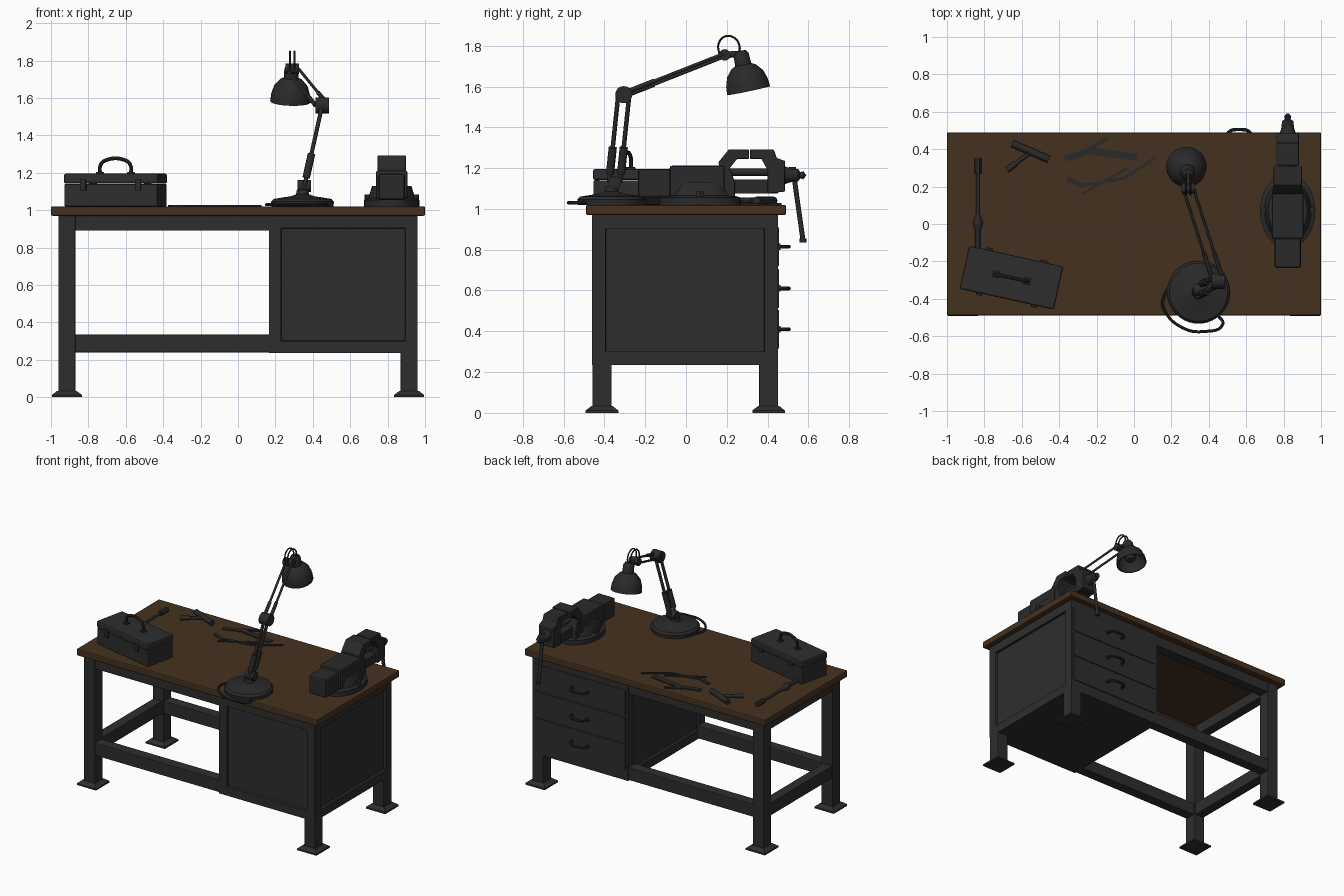
import bpy, bmesh, math
from mathutils import Vector, Matrix

cube = bpy.data.objects.get("Cube")
if cube:
    bpy.data.objects.remove(cube)


def material(name, rgb):
    m = bpy.data.materials.new(name)
    m.use_nodes = True
    m.diffuse_color = (*rgb, 1)
    m.node_tree.nodes["Principled BSDF"].inputs["Base Color"].default_value = (*rgb, 1)
    return m


STEEL = material("dark steel", (0.027, 0.027, 0.027))
IRON = material("black iron", (0.023, 0.023, 0.024))
WOOD = material("brown wood", (0.06, 0.031, 0.014))


def finish(name, bm, mat, smooth=False, bevel=0):
    """Turn a bmesh into a linked, shaded object."""
    bmesh.ops.recalc_face_normals(bm, faces=bm.faces)
    mesh = bpy.data.meshes.new(name)
    bm.to_mesh(mesh)
    bm.free()
    mesh.materials.append(mat)
    if smooth:
        for p in mesh.polygons:
            p.use_smooth = True
        mesh.set_sharp_from_angle(angle=math.radians(35))
    ob = bpy.data.objects.new(name, mesh)
    bpy.context.collection.objects.link(ob)
    if bevel:
        mod = ob.modifiers.new("edge", "BEVEL")
        mod.width, mod.segments = bevel, 2
    return ob


def box_mesh(lo, hi):
    lo, hi = Vector(lo), Vector(hi)
    bm = bmesh.new()
    bmesh.ops.create_cube(bm, size=1)
    bmesh.ops.scale(bm, vec=hi - lo, verts=bm.verts)
    bmesh.ops.translate(bm, vec=(lo + hi) / 2, verts=bm.verts)
    return bm


def box(name, lo, hi, mat=STEEL, bevel=0.004):
    return finish(name, box_mesh(lo, hi), mat, bevel=bevel)


def along(a, b):
    """Matrix that carries the z axis onto the line from a to b."""
    a, b = Vector(a), Vector(b)
    return Matrix.Translation(a) @ (b - a).to_track_quat("Z", "Y").to_matrix().to_4x4()


def lathe(name, profile, a, b, mat=IRON, sides=24, stretch=1):
    """Revolve (radius, distance) pairs around the line from a to b."""
    bm = bmesh.new()
    vs = [bm.verts.new((r, 0, h)) for r, h in profile]
    es = [bm.edges.new(p) for p in zip(vs, vs[1:])]
    bmesh.ops.spin(bm, geom=vs + es, cent=(0, 0, 0), axis=(0, 0, 1), angle=math.tau, steps=sides)
    bmesh.ops.remove_doubles(bm, verts=bm.verts, dist=0.0001)
    bmesh.ops.scale(bm, vec=(1, stretch, 1), verts=bm.verts)
    bm.transform(along(a, b))
    return finish(name, bm, mat, smooth=True)


def rod(name, a, b, r, mat=IRON, sides=12):
    n = (Vector(b) - Vector(a)).length
    return lathe(name, [(0, 0), (r, 0), (r, n), (0, n)], a, b, mat, sides)


def tube(name, points, r, mat=IRON):
    cu = bpy.data.curves.new(name, "CURVE")
    cu.dimensions, cu.bevel_depth, cu.bevel_resolution = "3D", r, 2
    cu.resolution_u, cu.use_fill_caps = 6, True
    sp = cu.splines.new("BEZIER")
    sp.bezier_points.add(len(points) - 1)
    for bp, p in zip(sp.bezier_points, points):
        bp.co = p
        bp.handle_left_type = bp.handle_right_type = "AUTO"
    tmp = bpy.data.objects.new(name + " path", cu)
    bm = bmesh.new()
    mesh = bpy.data.meshes.new_from_object(tmp)
    bm.from_mesh(mesh)
    bpy.data.objects.remove(tmp)
    bpy.data.meshes.remove(mesh)
    return finish(name, bm, mat, smooth=True)


def prism(name, outline, x0, x1, mat=IRON, bevel=0.004):
    """Extrude a (y, z) outline from x0 to x1."""
    bm = bmesh.new()
    face = bm.faces.new([bm.verts.new((x0, y, z)) for y, z in outline])
    ext = bmesh.ops.extrude_face_region(bm, geom=[face])["geom"]
    bmesh.ops.translate(bm, vec=(x1 - x0, 0, 0), verts=[v for v in ext if isinstance(v, bmesh.types.BMVert)])
    return finish(name, bm, mat, bevel=bevel)


# Table top, legs and flared feet
TOP = 1.02
box("table_top", (-1, -0.49, 0.97), (1, 0.49, TOP), WOOD, 0.008)
for x in (-0.915, 0.915):
    for y in (-0.412, 0.405):
        box("leg", (x - 0.045, y - 0.047, 0.02), (x + 0.045, y + 0.047, 0.97 if x < 0 else 0.24))
        bm = box_mesh((x - 0.08, y - 0.08, 0), (x + 0.08, y + 0.08, 0.012))
        top = [f for f in bm.faces if f.normal.z > 0.5]
        up = bmesh.ops.extrude_face_region(bm, geom=top)["geom"]
        vs = [v for v in up if isinstance(v, bmesh.types.BMVert)]
        bmesh.ops.scale(bm, vec=(0.64, 0.64, 1), verts=vs, space=Matrix.Translation((-x, -y, 0)))
        bmesh.ops.translate(bm, vec=(0, 0, 0.022), verts=vs)
        bmesh.ops.delete(bm, geom=top, context="FACES_ONLY")
        finish("foot", bm, STEEL)

# Rails low down and apron under the top
for z0, z1 in ((0.24, 0.335), (0.89, 0.97)):
    for y in (-0.415, 0.405):
        box("long_rail", (-0.875, y - 0.04, z0), (0.17, y + 0.04, z1))
    box("side_rail", (-0.955, -0.37, z0), (-0.88, 0.36, z1))

# Cabinet with recessed panels on three sides
bm = box_mesh((0.165, -0.46, 0.235), (0.96, 0.45, 0.97))
for f in [f for f in bm.faces if abs(f.normal.x) > 0.5 or f.normal.y < -0.5]:
    bmesh.ops.inset_region(bm, faces=[f], thickness=0.092, depth=0)
    bmesh.ops.inset_region(bm, faces=[f], thickness=0.003, depth=-0.018)
finish("cabinet", bm, STEEL)

# Drawers with bow handles
for z in (0.41, 0.61, 0.815):
    box("drawer_front", (0.185, 0.44, z - 0.095), (0.945, 0.457, z + 0.095), bevel=0.005)
    tube("drawer_handle", [(0.495, 0.45, z), (0.505, 0.49, z), (0.563, 0.505, z),
                           (0.62, 0.49, z), (0.63, 0.45, z)], 0.009)
    for x in (0.495, 0.63):
        rod("handle_rose", (x, 0.45, z), (x, 0.463, z), 0.016)

# Toolbox, modelled at the origin and then turned into place
toolbox = [box("toolbox_body", (-0.255, -0.115, 0), (0.255, 0.115, 0.12), bevel=0.006),
           box("toolbox_lid", (-0.258, -0.118, 0.122), (0.258, 0.118, 0.175), bevel=0.01),
           tube("toolbox_handle", [(-0.085, 0, 0.17), (-0.08, 0, 0.225), (-0.05, 0, 0.248),
                                   (0.05, 0, 0.248), (0.08, 0, 0.225), (0.085, 0, 0.17)], 0.01)]
for s in (-1, 1):
    toolbox.append(box("toolbox_latch", (s * 0.15 - 0.016, -0.13, 0.085), (s * 0.15 + 0.016, -0.11, 0.145), IRON))
    toolbox.append(box("toolbox_hinge", (s * 0.15 - 0.02, 0.11, 0.11), (s * 0.15 + 0.02, 0.13, 0.135), IRON))
    toolbox.append(box("handle_mount", (s * 0.085 - 0.018, -0.018, 0.17), (s * 0.085 + 0.018, 0.018, 0.185), IRON))
for ob in toolbox:
    ob.data.transform(Matrix.Translation((-0.655, -0.287, TOP)) @ Matrix.Rotation(math.radians(-12.5), 4, "Z"))

# Bench vise
VX = 0.822
lathe("vise_base", [(0, 0), (0.148, 0), (0.148, 0.035), (0.125, 0.045), (0.105, 0.11), (0, 0.11)],
      (VX, 0.07, TOP), (VX, 0.07, 2), sides=32, stretch=1.35)
for s in (-1, 1):
    rod("vise_bolt", (VX + s * 0.125, 0.07, 1.05), (VX + s * 0.125, 0.07, 1.085), 0.02, sides=6)
box("vise_tail", (VX - 0.07, -0.235, 1.055), (VX + 0.07, -0.07, 1.195), IRON, 0.012)
box("vise_body", (VX - 0.085, -0.08, 1.06), (VX + 0.085, 0.19, 1.212), IRON, 0.012)
box("vise_slide", (VX - 0.045, 0.1, 1.075), (VX + 0.045, 0.45, 1.145), IRON)
prism("fixed_jaw", [(0.17, 1.06), (0.16, 1.23), (0.21, 1.292), (0.308, 1.292), (0.308, 1.245),
                    (0.25, 1.245), (0.215, 1.2), (0.24, 1.13), (0.24, 1.06)], VX - 0.075, VX + 0.075)
prism("moving_jaw", [(0.314, 1.292), (0.43, 1.292), (0.445, 1.25), (0.485, 1.235), (0.485, 1.085),
                     (0.4, 1.075), (0.4, 1.19), (0.37, 1.245), (0.314, 1.245)], VX - 0.06, VX + 0.06)
rod("vise_screw", (VX, 0.2, 1.18), (VX, 0.5, 1.18), 0.018)
lathe("screw_head", [(0, 0), (0.045, 0), (0.035, 0.03), (0.03, 0.07), (0.015, 0.08), (0.02, 0.095), (0, 0.11)],
      (VX, 0.48, 1.165), (VX, 0.6, 1.165), sides=16)
rod("vise_handle", (VX, 0.525, 1.19), (VX, 0.573, 0.85), 0.012)
for y, z in ((0.523, 1.195), (0.574, 0.845)):
    rod("handle_knob", (VX, y, z - 0.01), (VX, y, z + 0.01), 0.017)

# Desk lamp: base, paired arms, joints
lathe("lamp_base", [(0, 0), (0.165, 0), (0.168, 0.025), (0.155, 0.04), (0.06, 0.055), (0.035, 0.065), (0.03, 0.09), (0, 0.09)],
      (0.345, -0.365, TOP), (0.345, -0.365, 2), sides=40)
shoulder, elbow, head = Vector((0.355, -0.35, 1.13)), Vector((0.45, -0.305, 1.56)), Vector((0.29, 0.19, 1.755))
rod("lamp_post", (0.345, -0.355, 1.06), shoulder, 0.022)
for s in (-1, 1):
    low = Vector((0, s * 0.027, 0))
    rod("lower_arm", shoulder + low, elbow + low, 0.011)
    spring = [shoulder.lerp(elbow, t) + low for t in (0.1, 0.4)]
    rod("arm_spring", *spring, 0.02)
    wide = Vector((s * 0.028, 0, s * 0.008))
    rod("upper_arm", elbow + wide, head + wide, 0.008)
    spring = [elbow.lerp(head, t) + wide for t in (0.05, 0.3)]
    rod("arm_spring", *spring, 0.012)
for p, r in ((shoulder, 0.032), (elbow, 0.042), (head, 0.028)):
    rod("lamp_joint", p - Vector((0.036, 0, 0)), p + Vector((0.036, 0, 0)), r, sides=20)

# Lamp shade, bulb and cable
rim, crown = (0.28, 0.307, 1.58), (0.287, 0.265, 1.78)
lathe("lamp_shade", [(0, 0.11), (0.06, 0.1), (0.09, 0.06), (0.102, 0), (0.108, 0), (0.104, 0.04), (0.09, 0.085),
                     (0.06, 0.12), (0.04, 0.13), (0.038, 0.18), (0.028, 0.198), (0, 0.2)], rim, crown, sides=32)
lathe("lamp_bulb", [(0, 0.02), (0.03, 0.03), (0.04, 0.05), (0.03, 0.08), (0.02, 0.11)], rim, crown, sides=16)
rod("shade_bracket", head, (0.287, 0.265, 1.76), 0.016)
for s in (-1, 1):
    x = 0.29 + s * 0.012
    tube("head_cable", [(x, 0.165, 1.75), (x, 0.16, 1.81), (x, 0.19, 1.845),
                        (x, 0.235, 1.84), (x, 0.262, 1.8), (x, 0.26, 1.76)], 0.005)
tube("base_cable", [(0.27, -0.26, 1.03), (0.155, -0.4, 1.03), (0.165, -0.465, 1.03), (0.26, -0.555, 1.03),
                    (0.37, -0.575, 1.03), (0.475, -0.535, 1.03), (0.45, -0.49, 1.03)], 0.008)

# Long screwdriver beside the toolbox
DX, DZ = -0.835, TOP + 0.02
rod("driver_tip", (DX, 0.27, DZ), (DX, 0.35, DZ), 0.019, sides=6)
rod("driver_shaft", (DX, 0.02, DZ), (DX, 0.28, DZ), 0.01)
lathe("driver_handle", [(0, 0), (0.014, 0), (0.014, 0.1), (0.025, 0.125), (0.025, 0.145), (0.01, 0.18)],
      (DX, -0.13, DZ), (DX, 0.1, DZ), sides=12)

# Small hammer
rod("hammer_head", (-0.65, 0.43, DZ), (-0.455, 0.345, DZ), 0.02)
rod("hammer_handle", (-0.55, 0.385, DZ), (-0.67, 0.295, DZ), 0.011)
rod("hammer_grip", (-0.63, 0.325, DZ), (-0.68, 0.288, DZ), 0.016)


def flat_bar(name, a, b, w):
    """Thin plate lying on the table from a to b."""
    a, b = Vector((*a, TOP)), Vector((*b, TOP))
    n = (b - a).length
    bm = box_mesh((0, -w / 2, 0), (n, w / 2, 0.008))
    bm.transform(Matrix.Translation(a) @ Matrix.Rotation(math.atan2(b.y - a.y, b.x - a.x), 4, "Z"))
    finish(name, bm, IRON)


# Flat hand tools at the back of the table
flat_bar("pliers_jaw", (-0.37, 0.35), (-0.2, 0.4), 0.035)
flat_bar("pliers_grip", (-0.25, 0.4), (-0.14, 0.46), 0.02)
flat_bar("pliers_grip", (-0.22, 0.39), (0.02, 0.355), 0.04)
flat_bar("cutter_jaw", (-0.36, 0.24), (-0.26, 0.2), 0.025)
flat_bar("cutter_grip", (-0.28, 0.205), (-0.05, 0.245), 0.018)
flat_bar("cutter_grip", (-0.05, 0.245), (0.12, 0.36), 0.016)
flat_bar("cutter_grip", (-0.28, 0.16), (-0.03, 0.3), 0.014)
